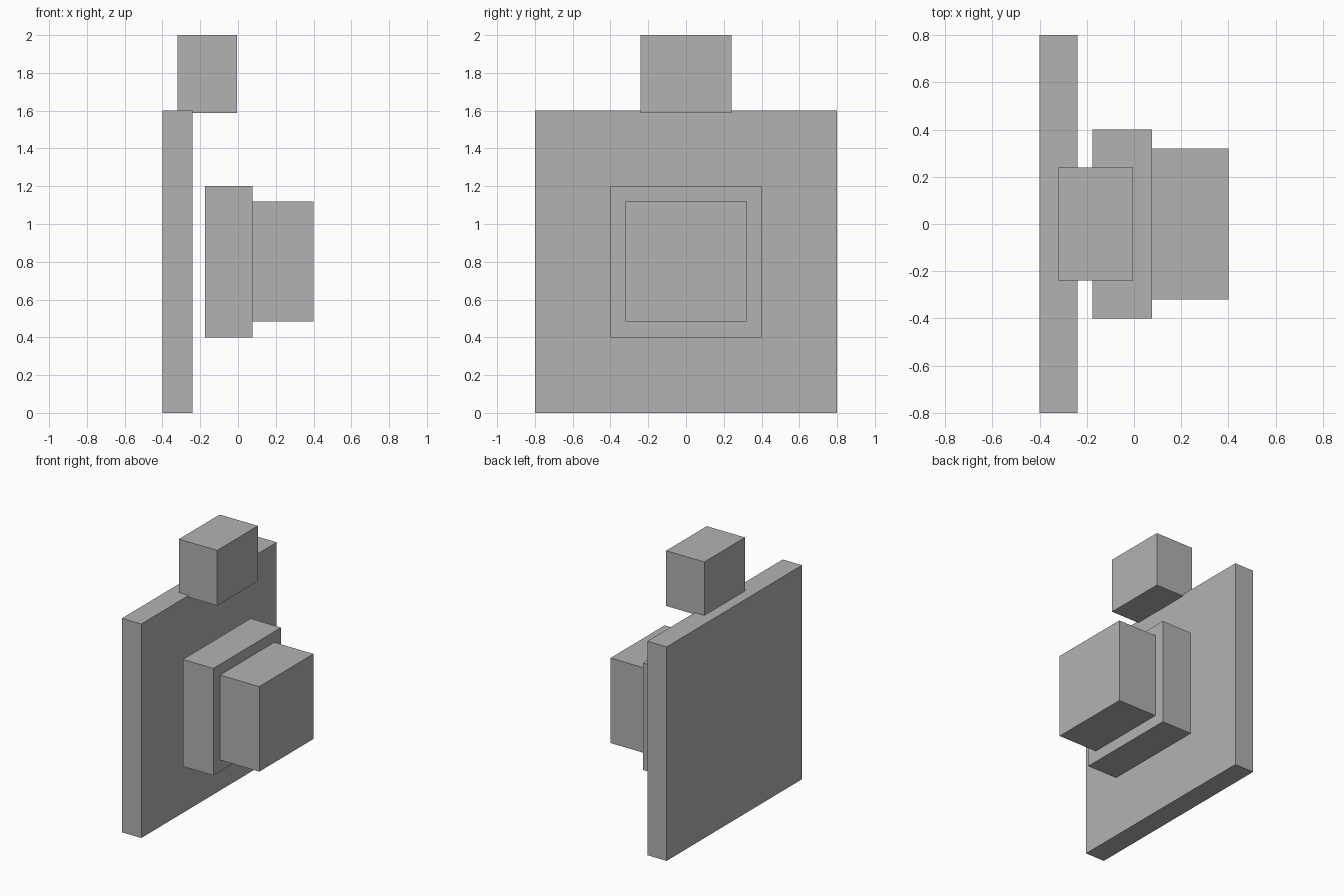
import bpy
import bmesh
from mathutils import Matrix, Vector

cube = bpy.data.objects.get("Cube")
if cube:
    bpy.data.objects.remove(cube, do_unlink=True)

# Single plain grey
grey = bpy.data.materials.new("grey")
grey.use_nodes = True
colour = (0.448, 0.448, 0.448, 1.0)
grey.diffuse_color = colour
grey.node_tree.nodes["Principled BSDF"].inputs["Base Color"].default_value = colour


def box(name, low, high):
    """Flat-shaded box between two opposite corners."""
    low, high = Vector(low), Vector(high)
    bm = bmesh.new()
    bmesh.ops.create_cube(bm, size=1, matrix=Matrix.Diagonal((*(high - low), 1)))
    mesh = bpy.data.meshes.new(name)
    bm.to_mesh(mesh)
    bm.free()
    mesh.materials.append(grey)
    obj = bpy.data.objects.new(name, mesh)
    obj.location = (low + high) / 2
    bpy.context.collection.objects.link(obj)
    return obj


# Tall upright panel
box("back_panel", (-0.40, -0.80, 0.0), (-0.24, 0.80, 1.60))
# Block resting over the panel's top edge
box("top_block", (-0.32, -0.24, 1.587), (-0.004, 0.24, 2.0))
# Floating plate with a smaller block joined to its face
box("middle_plate", (-0.176, -0.40, 0.40), (0.076, 0.40, 1.20))
box("outer_block", (0.076, -0.32, 0.484), (0.40, 0.32, 1.12))
